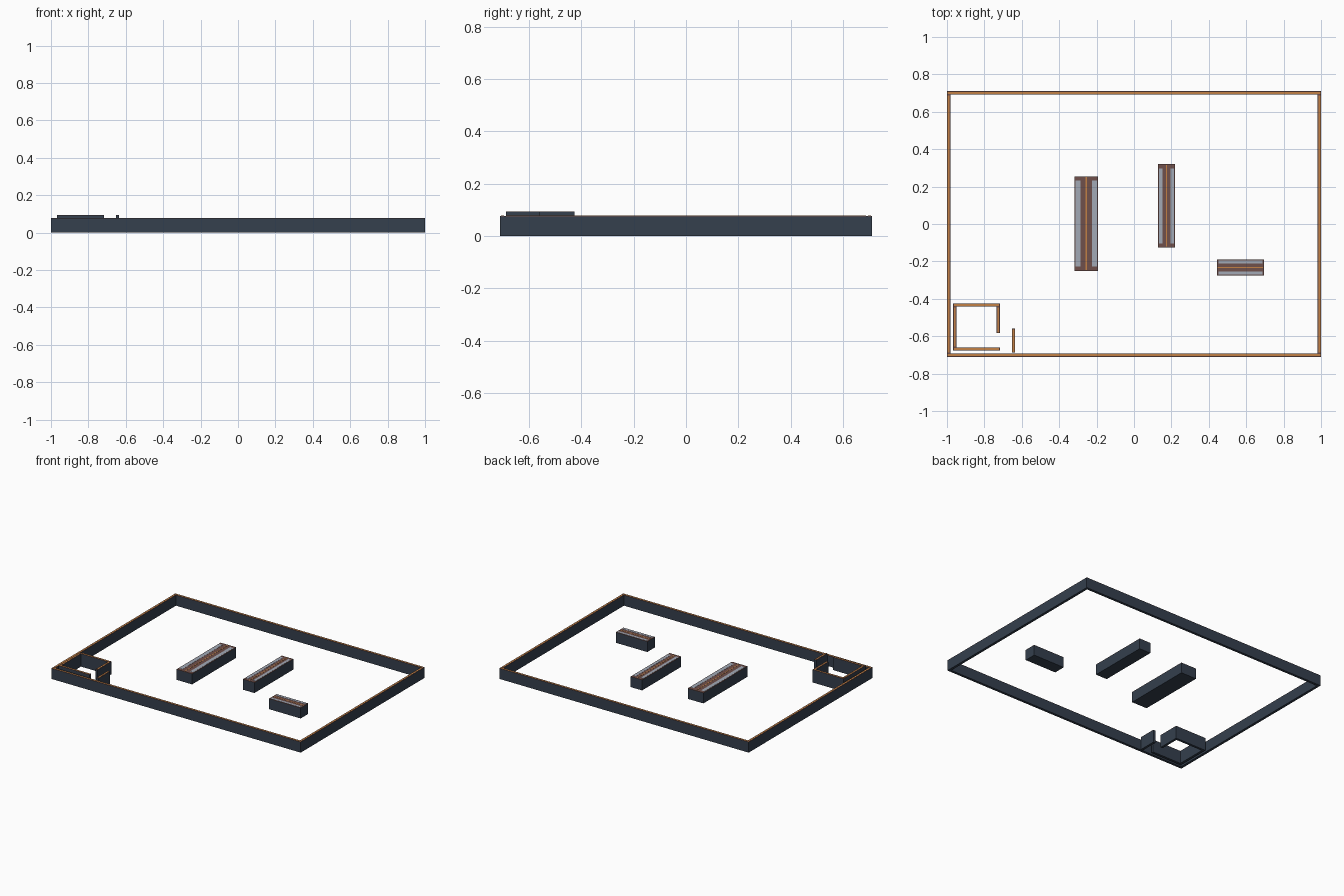
import bpy

if "Cube" in bpy.data.objects:
    bpy.data.objects.remove(bpy.data.objects["Cube"])


def material(name, color):
    m = bpy.data.materials.new(name)
    m.diffuse_color = (*color, 1)
    m.use_nodes = True
    m.node_tree.nodes["Principled BSDF"].inputs["Base Color"].default_value = m.diffuse_color
    return m


SLATE = material("slate", (0.035, 0.05, 0.075))
BROWN = material("brown", (0.16, 0.08, 0.07))
ORANGE = material("orange", (0.55, 0.22, 0.06))
GLASS = material("pale_grey", (0.36, 0.40, 0.47))


def box(name, x0, x1, y0, y1, z0, z1, mat):
    bpy.ops.mesh.primitive_cube_add(size=1, location=((x0 + x1) / 2, (y0 + y1) / 2, (z0 + z1) / 2))
    o = bpy.context.object
    o.name = name
    o.scale = (x1 - x0, y1 - y0, z1 - z0)
    bpy.ops.object.transform_apply(location=False, rotation=False, scale=True)
    o.data.materials.append(mat)
    return o


def inset_strip(name, x0, x1, y0, y1, top, inset, mat):
    # thin strip lying on a top face, lifted just clear of it
    box(name, x0 + inset, x1 - inset, y0 + inset, y1 - inset, top - 0.002, top + 0.0008, mat)


def wall(name, x0, x1, y0, y1, h):
    # slate wall, brown cap and an orange line along the top
    box(name, x0, x1, y0, y1, 0, h - 0.003, SLATE)
    box(name + "_cap", x0, x1, y0, y1, h - 0.003, h - 0.0008, BROWN)
    inset_strip(name + "_line", x0, x1, y0, y1, h - 0.0008, 0.004, ORANGE)


def block(name, cx, cy, width, length, strip, end, along_x=False):
    # solid island with a brown top, two pale panels and a centre line
    top = 0.077

    def part(suffix, u0, u1, v0, v1, z0, z1, mat):
        if along_x:
            u0, u1, v0, v1 = v0, v1, u0, u1
        box(name + suffix, cx + u0, cx + u1, cy + v0, cy + v1, z0, z1, mat)

    w, l = width / 2, length / 2
    part("", -w, w, -l, l, 0, top - 0.003, SLATE)
    part("_top", -w, w, -l, l, top - 0.003, top, BROWN)
    for s, side in ((-1, "_panel_a"), (1, "_panel_b")):
        a, b = sorted((s * (w - 0.005), s * (w - 0.005 - strip)))
        part(side, a, b, -l + end, l - end, top - 0.002, top + 0.001, GLASS)
    part("_centre_line", -0.003, 0.003, -l + 0.004, l - 0.004, top - 0.002, top + 0.001, ORANGE)


# outer enclosure
X, Y, T, H = 1.0, 0.71, 0.018, 0.078
wall("front_wall", -X, X, -Y, -Y + T, H)
wall("back_wall", -X, X, Y - T, Y, H)
wall("left_wall", -X, -X + T, -Y + T, Y - T, H)
wall("right_wall", X - T, X, -Y + T, Y - T, H)

# corner room with a doorway, and a free-standing screen
t, h = 0.017, 0.094
wall("room_back_wall", -0.967, -0.717, -0.442, -0.425, h)
wall("room_left_wall", -0.967, -0.967 + t, -0.66, -0.442, h)
wall("room_front_wall", -0.967, -0.717, -0.677, -0.66, h)
wall("room_right_wall", -0.717 - t, -0.717, -0.583, -0.442, h)
wall("screen_wall", -0.653, -0.636, -0.688, -0.56, h)

# three islands
block("large_island", -0.255, 0.002, 0.124, 0.504, 0.027, 0.022)
block("narrow_island", 0.174, 0.097, 0.091, 0.445, 0.02, 0.022)
block("small_island", 0.569, -0.232, 0.086, 0.252, 0.016, 0.008, along_x=True)
